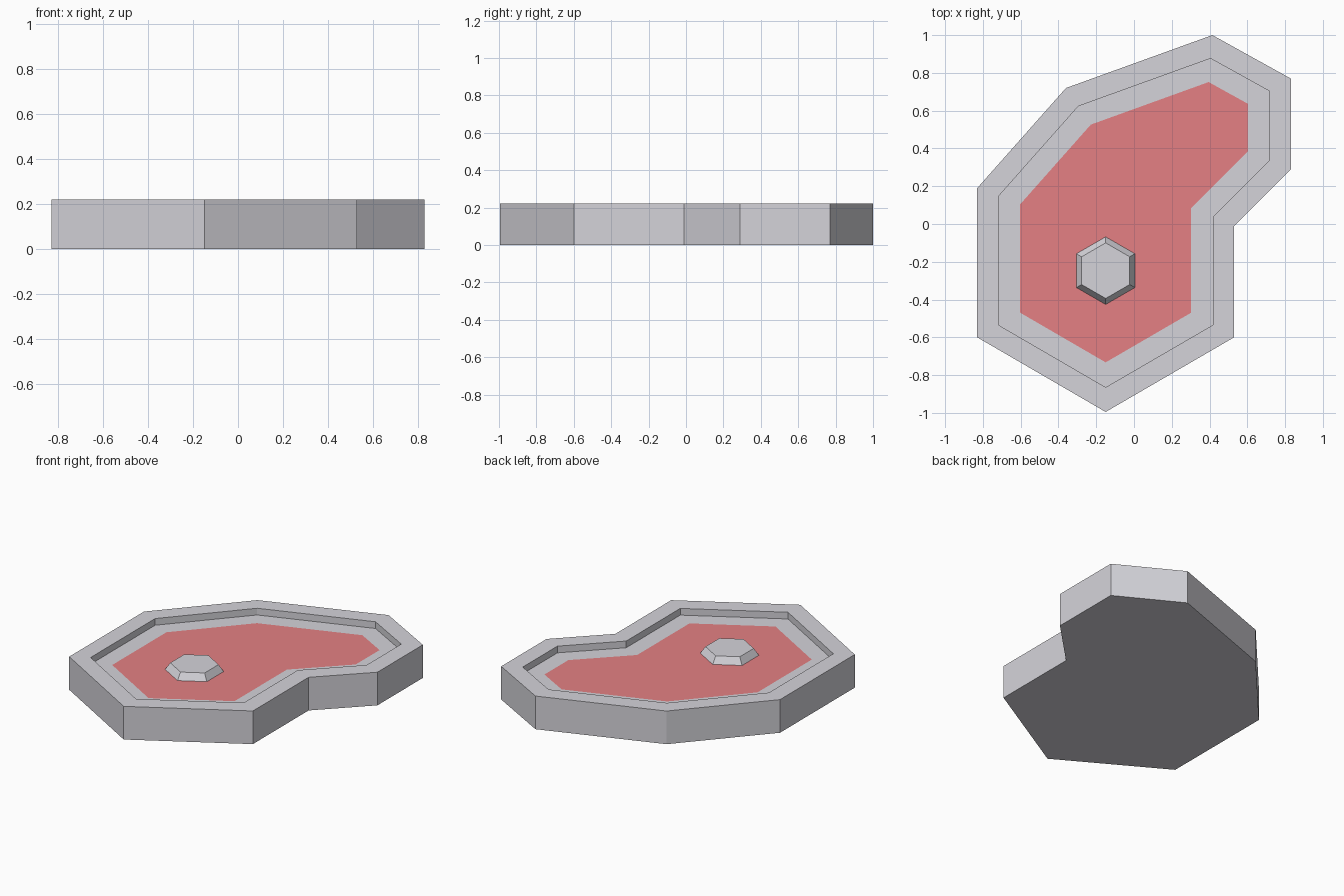
import bpy, bmesh, math
from mathutils import Vector

old = bpy.data.objects.get("Cube")
if old:
    bpy.data.objects.remove(old, do_unlink=True)


def material(name, rgb):
    mat = bpy.data.materials.new(name)
    mat.use_nodes = True
    mat.diffuse_color = (*rgb, 1)
    mat.node_tree.nodes["Principled BSDF"].inputs["Base Color"].default_value = (*rgb, 1)
    return mat


fat = material("pale_fat", (0.665, 0.658, 0.70))
meat = material("red_meat", (0.78, 0.216, 0.227))


def inset(points, dist):
    """Move every edge of a counter-clockwise outline inward by dist."""
    result = []
    for i, p in enumerate(points):
        a = (p - points[i - 1]).normalized()
        b = (points[(i + 1) % len(points)] - p).normalized()
        na, nb = Vector((-a.y, a.x)), Vector((-b.y, b.x))
        result.append(p + (na + nb) * dist / (1 + na.dot(nb)))
    return result


def stacked_rings(name, rings, mats, cap_material=0):
    """Bridge (outline, height) rings in order and cap both ends."""
    bm = bmesh.new()
    loops = [[bm.verts.new((p.x, p.y, z)) for p in pts] for pts, z in rings]
    n = len(loops[0])
    for low, high in zip(loops, loops[1:]):
        for i in range(n):
            j = (i + 1) % n
            bm.faces.new((low[i], low[j], high[j], high[i]))
    bm.faces.new(loops[0][::-1])
    bm.faces.new(loops[-1]).material_index = cap_material
    mesh = bpy.data.meshes.new(name)
    bm.to_mesh(mesh)
    bm.free()
    for mat in mats:
        mesh.materials.append(mat)
    obj = bpy.data.objects.new(name, mesh)
    bpy.context.collection.objects.link(obj)
    return obj


TOP, FLOOR = 0.222, 0.177

# Steak slab: outer wall, raised fat rim, recessed floor with red centre
outline = [Vector(p) for p in (
    (-0.15, -0.995), (0.53, -0.60), (0.53, -0.01), (0.83, 0.29), (0.83, 0.77),
    (0.415, 1.0), (-0.36, 0.72), (-0.83, 0.19), (-0.83, -0.60))]
rim = inset(outline, 0.113)
centre = inset(outline, 0.227)
stacked_rings("steak_slab",
              [(outline, 0), (outline, TOP), (rim, TOP), (rim, FLOOR), (centre, FLOOR)],
              [fat, meat], cap_material=1)


# Bone: tapered hexagonal stud standing on the recessed floor
def hexagon(radius):
    return [Vector((-0.15 + radius * math.sin(-k * math.pi / 3),
                    -0.247 + radius * math.cos(k * math.pi / 3))) for k in range(6)]


stacked_rings("bone", [(hexagon(0.179), FLOOR), (hexagon(0.147), TOP)], [fat])
